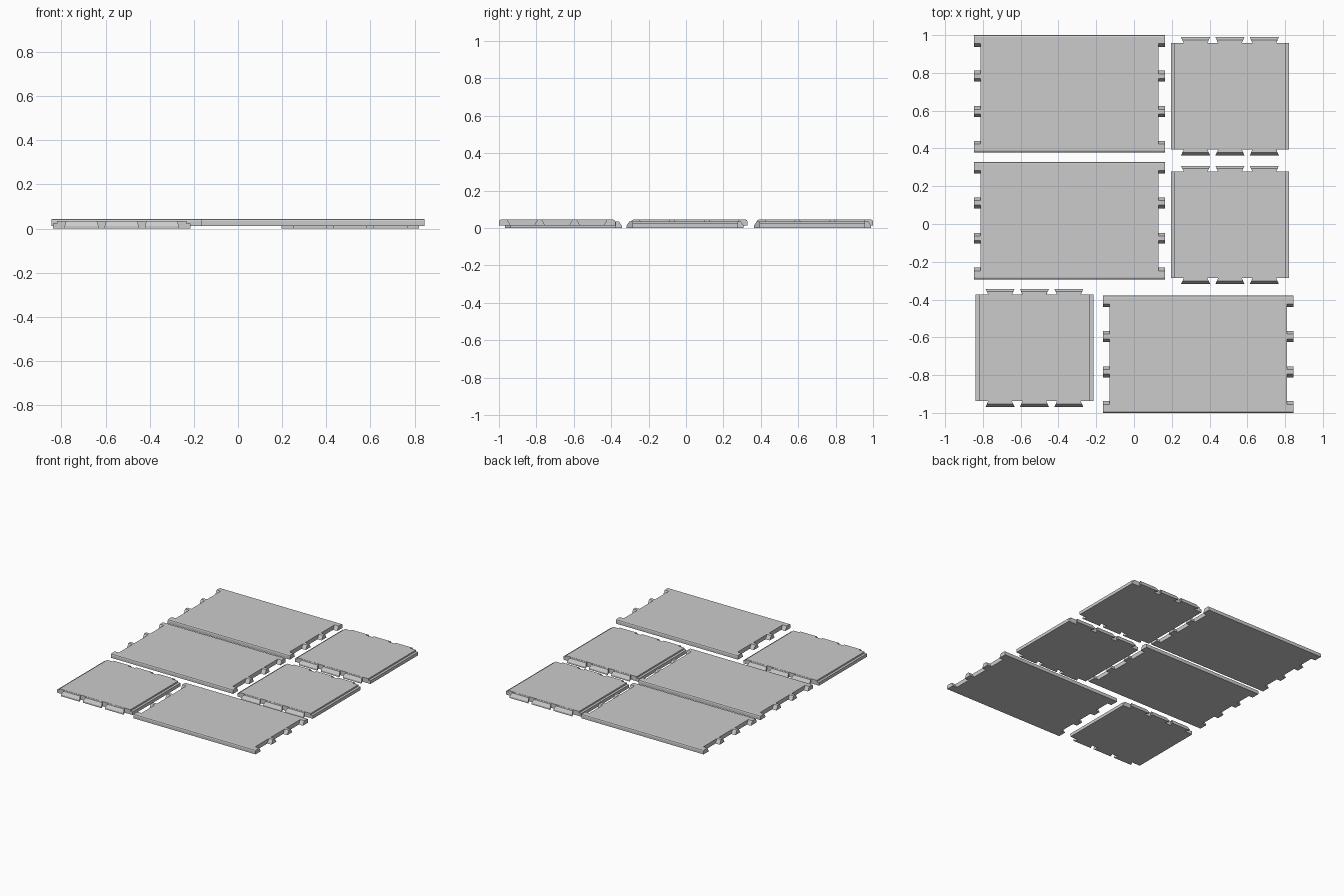
import bpy, bmesh
from mathutils import Vector

cube = bpy.data.objects.get("Cube")
if cube:
    bpy.data.objects.remove(cube, do_unlink=True)

grey = bpy.data.materials.new("light_grey")
grey.use_nodes = True
COLOUR = (0.6, 0.6, 0.6, 1)
grey.diffuse_color = COLOUR
grey.node_tree.nodes["Principled BSDF"].inputs["Base Color"].default_value = COLOUR


def prism(bm, profile, axis, start, end):
    """Extrude a closed profile along an axis ('x': profile is y,z; 'y': profile is x,z)."""
    def place(p, t):
        return (t, p[0], p[1]) if axis == "x" else (p[0], t, p[1])
    a = [bm.verts.new(place(p, start)) for p in profile]
    b = [bm.verts.new(place(p, end)) for p in profile]
    n = len(profile)
    bm.faces.new(a)
    bm.faces.new(b[::-1])
    for i in range(n):
        bm.faces.new((a[i], b[i], b[(i + 1) % n], a[(i + 1) % n]))


def finish(bm, name, x, y, z):
    bmesh.ops.recalc_face_normals(bm, faces=bm.faces)
    mesh = bpy.data.meshes.new(name)
    bm.to_mesh(mesh)
    bm.free()
    mesh.materials.append(grey)
    obj = bpy.data.objects.new(name, mesh)
    obj.location = (x, y, z)
    bpy.context.collection.objects.link(obj)


def long_panel(name, x, y):
    """Slab with rounded long edges and sloped fingers on both ends."""
    hx, hy, tip, h, r = 0.471, 0.311, 0.505, 0.031, 0.01
    bm = bmesh.new()
    side = [(hy, 0), (hy, h - r), (hy - 0.3 * r, h - 0.3 * r), (hy - r, h)]
    prism(bm, side + [(-a, b) for a, b in reversed(side)], "x", -hx, hx)
    for s in (-1, 1):
        # corner fingers and middle fingers, narrower at the top
        for m in (-1, 1):
            corner = side + [(hy - 0.045, h), (hy - 0.062, 0)]
            prism(bm, [(m * a, b) for a, b in corner], "x", s * hx, s * tip)
            c = m * 0.0935
            finger = [(c - 0.029, 0), (c + 0.029, 0), (c + 0.012, h), (c - 0.012, h)]
            prism(bm, finger, "x", s * hx, s * tip)
    finish(bm, name, x, y, 0.013)


def short_panel(name, x, y):
    """Slab with stepped sides and three dovetail tabs on both ends."""
    hx, hy, h, lip = 0.312, 0.282, 0.035, 0.024
    bm = bmesh.new()
    side = [(hx, 0), (hx, lip), (hx - 0.018, lip), (hx - 0.018, h)]
    prism(bm, side + [(-a, b) for a, b in reversed(side)], "y", -hy, hy)
    # dovetails flare outward, with a sloped outer face
    tab = [(0, 0, 0.063), (0.031, 0, 0.077), (0.031, 0.012, 0.077),
           (0.016, h - 0.001, 0.07), (0, h - 0.001, 0.063)]
    for s in (-1, 1):
        for c in (-0.182, 0, 0.182):
            left = [bm.verts.new((c - w, s * (hy + d), z)) for d, z, w in tab]
            right = [bm.verts.new((c + w, s * (hy + d), z)) for d, z, w in tab]
            bm.faces.new(left)
            bm.faces.new(right[::-1])
            for i in range(5):
                j = (i + 1) % 5
                bm.faces.new((left[i], right[i], right[j], left[j]))
    finish(bm, name, x, y, 0)


long_panel("back_long_panel", -0.341, 0.689)
long_panel("middle_long_panel", -0.341, 0.018)
long_panel("front_long_panel", 0.34, -0.689)
short_panel("back_short_panel", 0.508, 0.676)
short_panel("middle_short_panel", 0.508, -0.005)
short_panel("front_short_panel", -0.527, -0.656)
